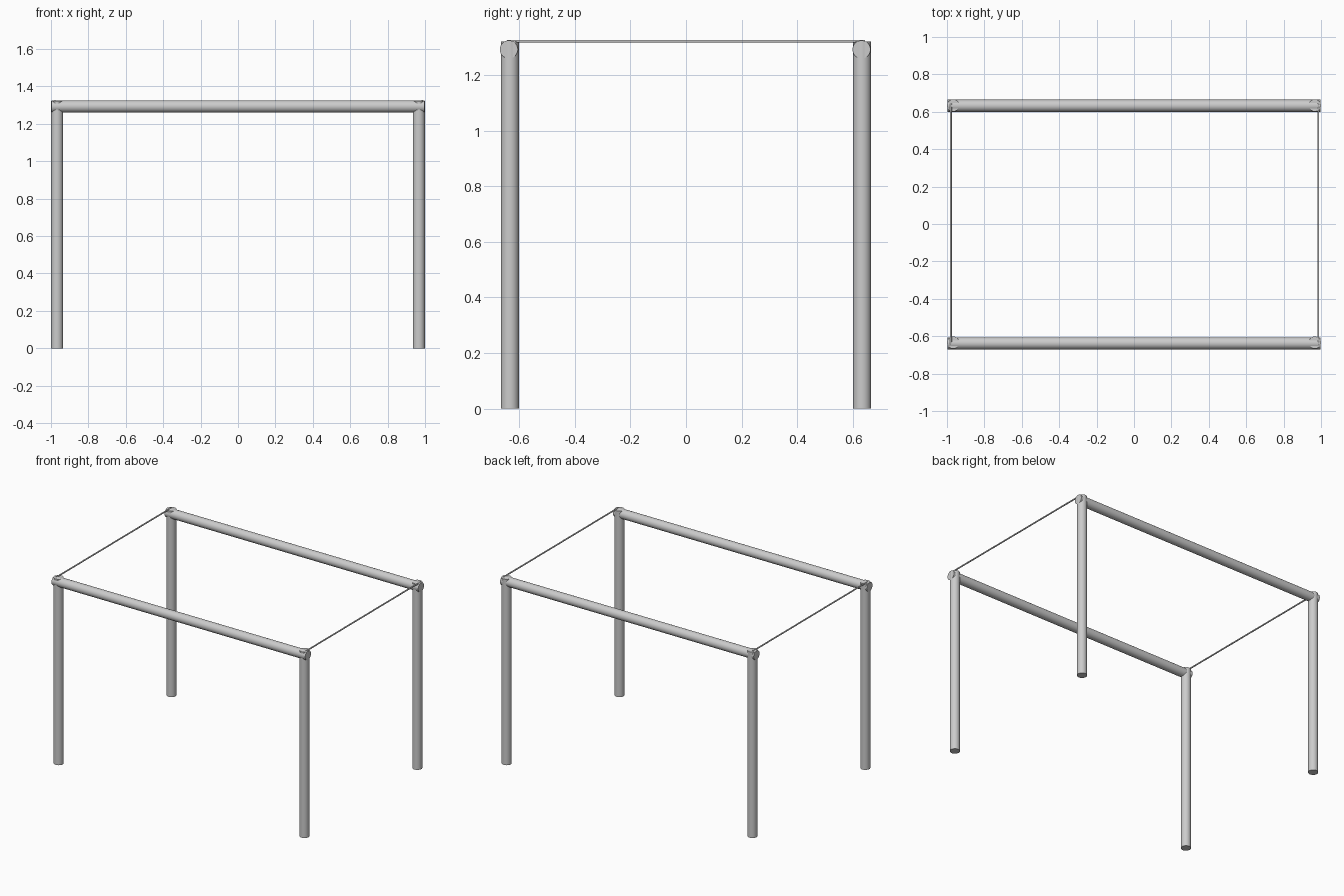
import bpy
from mathutils import Vector

if "Cube" in bpy.data.objects:
    bpy.data.objects.remove(bpy.data.objects["Cube"])


def rod(name, start, end, radius, sides=32):
    # capped cylinder between two points
    a, b = Vector(start), Vector(end)
    axis = b - a
    bpy.ops.mesh.primitive_cylinder_add(
        vertices=sides, radius=radius, depth=axis.length,
        location=(a + b) / 2, rotation=axis.to_track_quat('Z', 'Y').to_euler())
    ob = bpy.context.object
    ob.name = name
    bpy.ops.object.shade_smooth_by_angle()
    return ob


R = 0.0325
LEG_X, LEG_Y, TOP = 0.967, 0.634, 1.322

# four legs
for side_y, depth in ((-1, "front"), (1, "back")):
    for side_x, side in ((-1, "left"), (1, "right")):
        x, y = side_x * LEG_X, side_y * LEG_Y
        rod(f"{depth}_{side}_leg", (x, y, 0), (x, y, TOP), R)

# long thick rails along the front and back
for name, y in (("front_rail", -0.638), ("back_rail", 0.632)):
    rod(name, (-0.998, y, 1.293), (0.998, y, 1.293), R)

# thin wires joining the rails at each end
for name, x in (("left_wire", -0.979), ("right_wire", 0.985)):
    rod(name, (x, -0.645, 1.3225), (x, 0.645, 1.3225), 0.005, 16)
